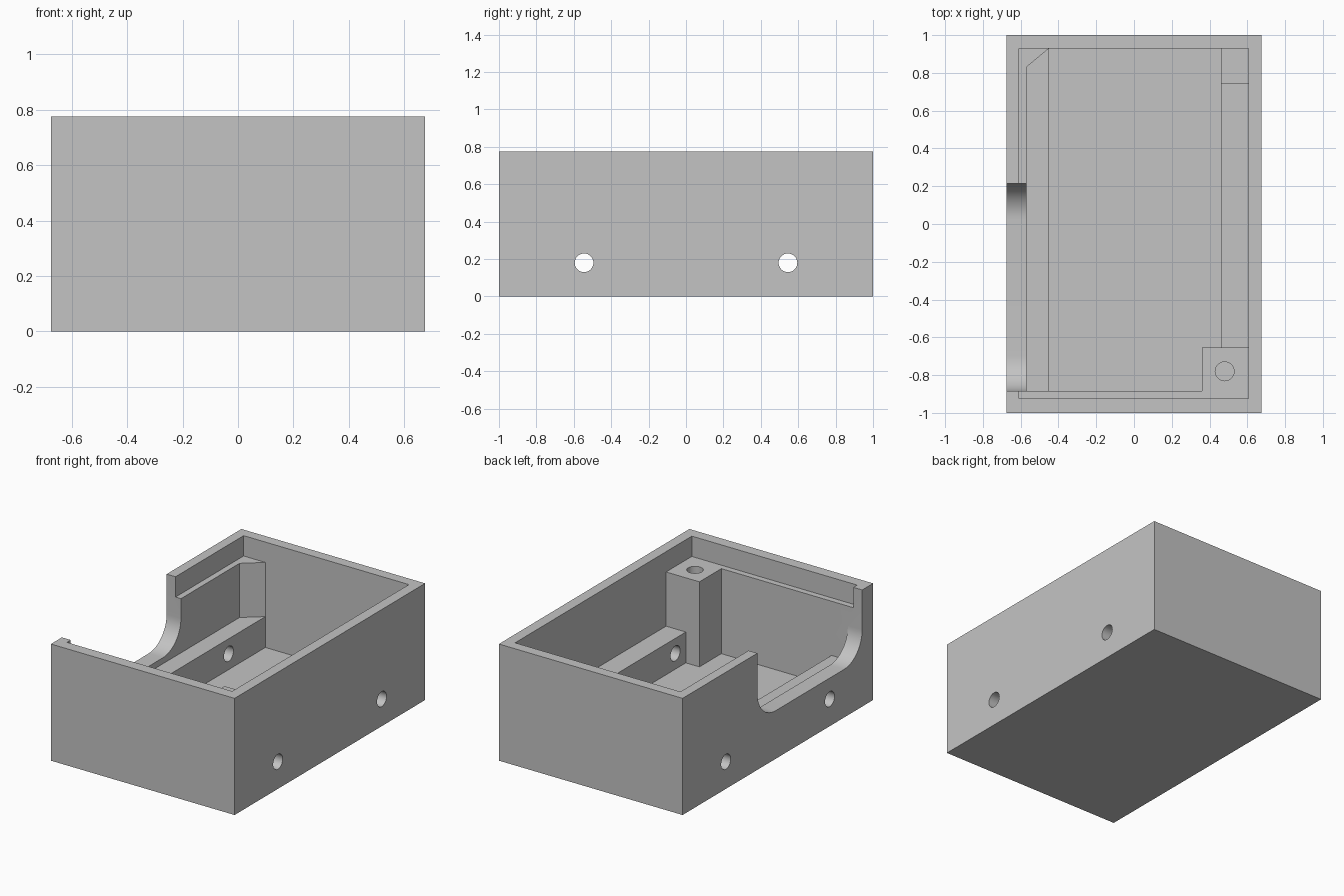
import bpy, bmesh, math
from mathutils import Vector

default = bpy.data.objects.get("Cube")
if default:
    bpy.data.objects.remove(default, do_unlink=True)

grey = bpy.data.materials.new("plain grey")
grey.use_nodes = True
colour = (0.55, 0.55, 0.55, 1)
grey.diffuse_color = colour
grey.node_tree.nodes["Principled BSDF"].inputs["Base Color"].default_value = colour

FLOOR, BENCH, LEDGE, TOP = 0.075, 0.28, 0.64, 0.775


def prism(name, profile, lo, hi, axis="z"):
    """Extrude an (x, y) profile along z, or a (y, z) profile along x."""
    def place(p, t):
        return Vector((*p, t)) if axis == "z" else Vector((t, *p))
    bm = bmesh.new()
    face = bm.faces.new([bm.verts.new(place(p, lo)) for p in profile])
    ext = bmesh.ops.extrude_face_region(bm, geom=[face])
    moved = [v for v in ext["geom"] if isinstance(v, bmesh.types.BMVert)]
    bmesh.ops.translate(bm, verts=moved, vec=place((0, 0), hi - lo))
    bmesh.ops.recalc_face_normals(bm, faces=bm.faces)
    mesh = bpy.data.meshes.new(name)
    bm.to_mesh(mesh)
    bm.free()
    mesh.materials.append(grey)
    obj = bpy.data.objects.new(name, mesh)
    bpy.context.collection.objects.link(obj)
    return obj


def rect(x0, y0, x1, y1):
    return [(x0, y0), (x1, y0), (x1, y1), (x0, y1)]


def arc(cx, cy, r, start, end, n):
    angles = [math.radians(start + (end - start) * i / n) for i in range(n + 1)]
    return [(cx + r * math.cos(a), cy + r * math.sin(a)) for a in angles]


def circle(cx, cy, r):
    return arc(cx, cy, r, 0, 360, 32)[:-1]


# Solid outer block
case = prism("open_case", rect(-0.675, -1, 0.675, 1), 0, TOP)

# Lid recess around the rim
cutters = [prism("lid_recess", rect(-0.61, -0.925, 0.605, 0.93), LEDGE, 0.9)]

# Upper cavity, leaving the screw post, corner support and corner gusset
post = [(0.36, -0.885), (0.36, -0.655)]
upper = [(-0.57, -0.885), *post, (0.605, -0.655), (0.605, 0.74),
         (0.46, 0.74), (0.46, 0.93), (-0.45, 0.93), (-0.57, 0.83)]
cutters.append(prism("upper_cavity", upper, BENCH, 0.7))

# Lower trench between the two side benches
lower = [(-0.45, -0.885), *post, (0.46, -0.655), (0.46, 0.93), (-0.45, 0.93)]
cutters.append(prism("lower_trench", lower, FLOOR, 0.4))

# Round-bottomed opening in one side wall
y0, y1, z0, r = -0.885, 0.215, 0.32, 0.19
opening = ([(y1, 0.9), (y0, 0.9)]
           + arc(y0 + r, z0 + r, r, 180, 270, 16)
           + arc(y1 - r, z0 + r, r, 270, 360, 16))
cutters.append(prism("side_opening", opening, -0.8, -0.5, "x"))

# Cross holes through both benches, and the screw hole in the post
for y in (-0.545, 0.545):
    cutters.append(prism("cross_hole", circle(y, 0.18, 0.05), -0.8, 0.8, "x"))
cutters.append(prism("screw_hole", circle(0.48, -0.78, 0.05), 0.34, 0.7))

# Apply every cut, then discard the cutters
bpy.context.view_layer.objects.active = case
for cutter in cutters:
    cutter.hide_render = True
    mod = case.modifiers.new(cutter.name, "BOOLEAN")
    mod.operation = "DIFFERENCE"
    mod.solver = "EXACT"
    mod.object = cutter
    bpy.ops.object.modifier_apply(modifier=mod.name)
    bpy.data.objects.remove(cutter, do_unlink=True)

bpy.ops.object.select_all(action="DESELECT")
case.select_set(True)
bpy.ops.object.shade_smooth_by_angle(angle=math.radians(30))
